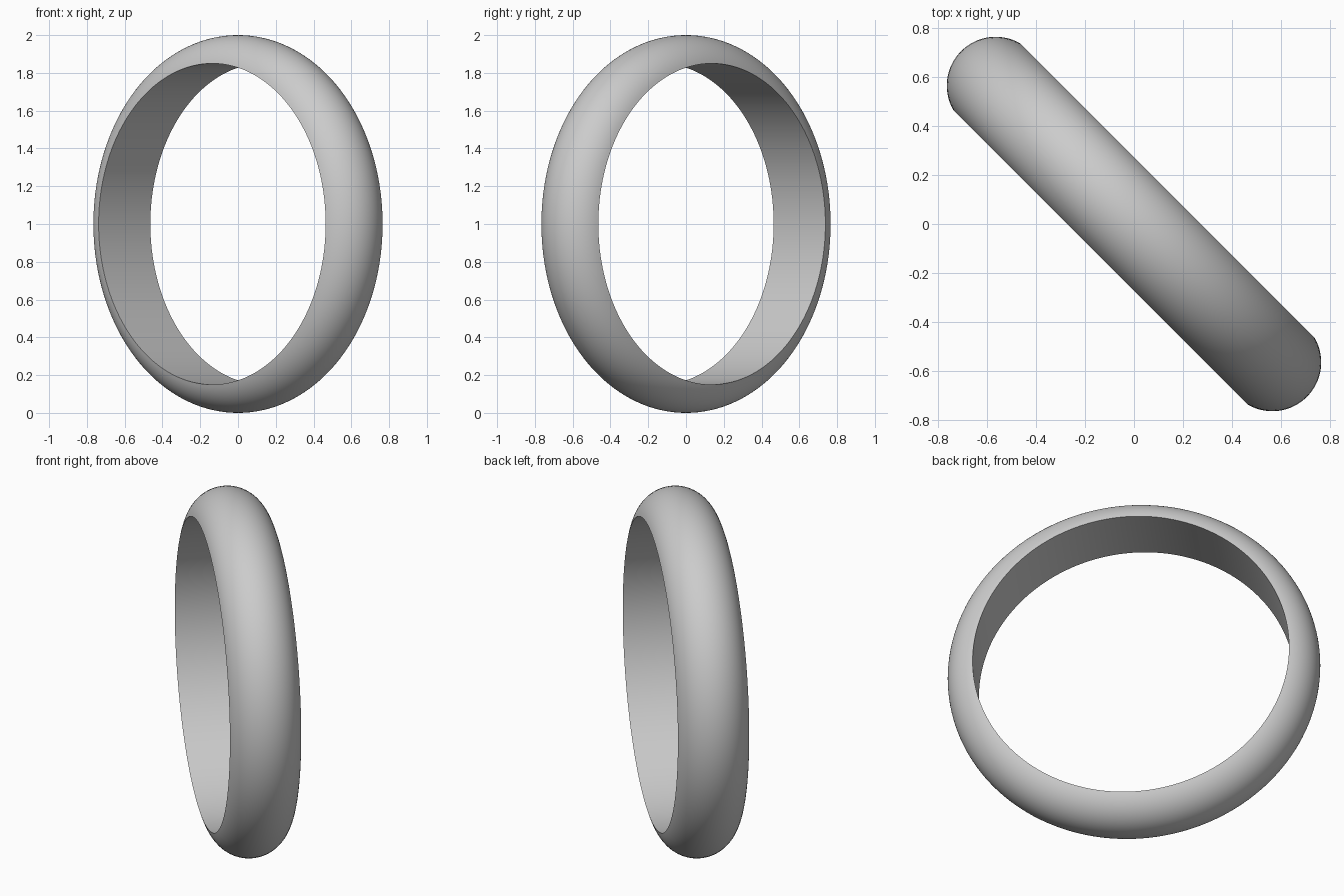
import bpy, bmesh
from math import asin, sin, cos, pi, radians
from mathutils import Vector

if "Cube" in bpy.data.objects:
    bpy.data.objects.remove(bpy.data.objects["Cube"], do_unlink=True)

TUBE_CENTRE, TUBE_RADIUS, BORE = 0.8, 0.2, 0.85
AXIS = Vector((1, 1, 0)).normalized()
CENTRE = Vector((0, 0, 1))
UP = Vector((0, 0, 1))
ARC_STEPS, SEGMENTS = 32, 160

grey = bpy.data.materials.new("plain_grey")
grey.use_nodes = True
colour = (0.6, 0.6, 0.6, 1)
grey.diffuse_color = colour
grey.node_tree.nodes["Principled BSDF"].inputs["Base Color"].default_value = colour

# Band profile: a domed arc closed by a flat inner face
bm = bmesh.new()
start = asin((BORE - TUBE_CENTRE) / TUBE_RADIUS)
verts = []
for i in range(ARC_STEPS + 1):
    t = start + (pi - 2 * start) * i / ARC_STEPS
    r = TUBE_CENTRE + TUBE_RADIUS * sin(t)
    verts.append(bm.verts.new(CENTRE + UP * r + AXIS * TUBE_RADIUS * cos(t)))
edges = [bm.edges.new((v, verts[(i + 1) % len(verts)])) for i, v in enumerate(verts)]

# Revolve the profile around the diagonal axis
bmesh.ops.spin(bm, geom=verts + edges, cent=CENTRE, axis=AXIS,
               angle=2 * pi, steps=SEGMENTS, use_merge=False)
bmesh.ops.remove_doubles(bm, verts=bm.verts[:], dist=0.0005)
bmesh.ops.recalc_face_normals(bm, faces=bm.faces[:])

mesh = bpy.data.meshes.new("ring_band")
bm.to_mesh(mesh)
bm.free()
mesh.materials.append(grey)
ring = bpy.data.objects.new("ring_band", mesh)
bpy.context.collection.objects.link(ring)

# Smooth shading with crisp inner rims
bpy.ops.object.select_all(action="DESELECT")
ring.select_set(True)
bpy.context.view_layer.objects.active = ring
bpy.ops.object.shade_smooth_by_angle(angle=radians(30))
